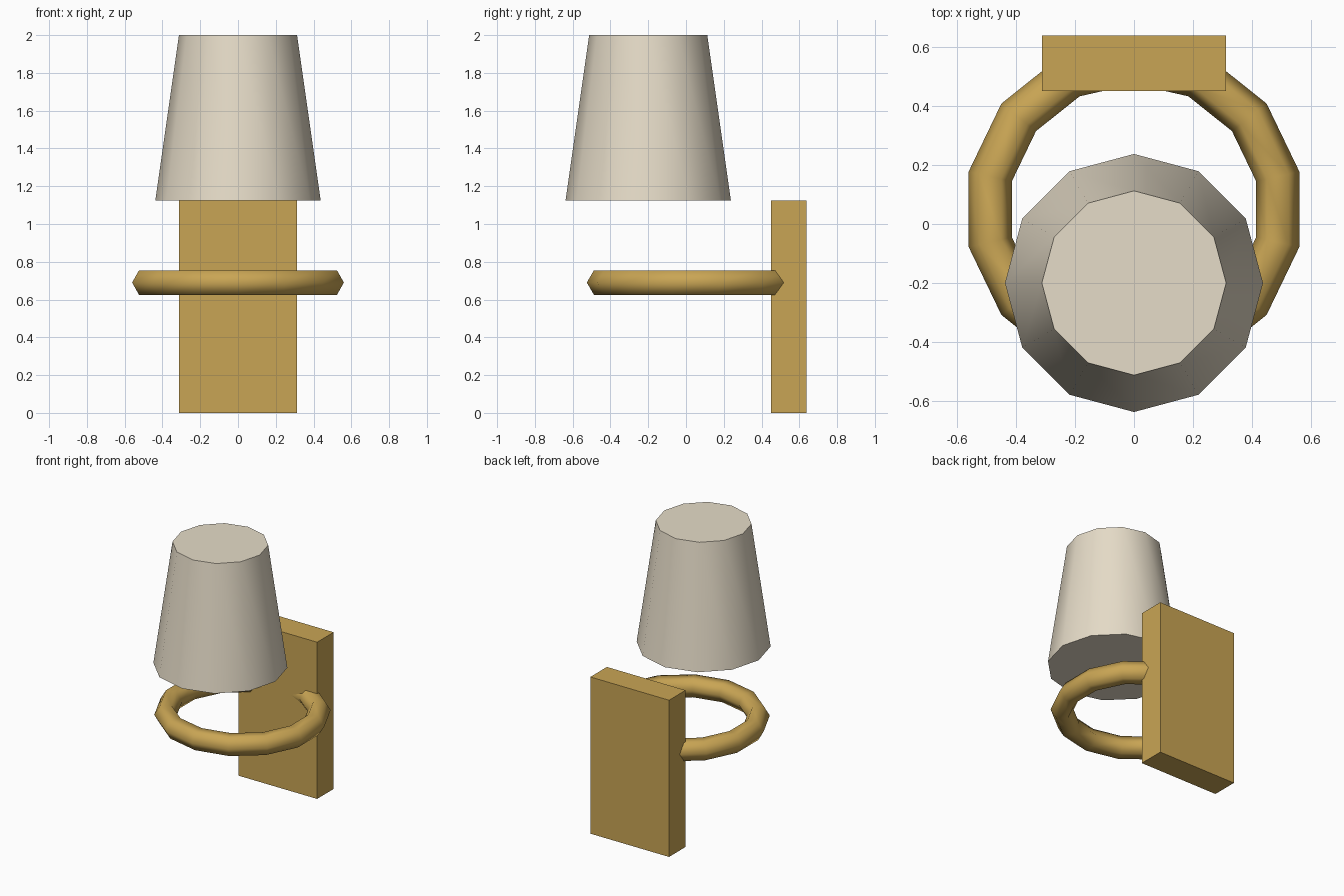
import bpy
import math

cube = bpy.data.objects.get("Cube")
if cube:
    bpy.data.objects.remove(cube, do_unlink=True)


def make_material(name, rgb):
    mat = bpy.data.materials.new(name)
    mat.use_nodes = True
    color = (*rgb, 1.0)
    mat.diffuse_color = color
    mat.node_tree.nodes["Principled BSDF"].inputs["Base Color"].default_value = color
    return mat


def finish(name, mat, smooth_angle=None):
    obj = bpy.context.object
    obj.name = obj.data.name = name
    obj.data.materials.clear()
    obj.data.materials.append(mat)
    if smooth_angle:
        bpy.ops.object.shade_smooth_by_angle(angle=math.radians(smooth_angle))
    return obj


brass = make_material("brass", (0.584, 0.376, 0.089))
linen = make_material("cream linen", (0.791, 0.716, 0.578))

# Wall plate
bpy.ops.mesh.primitive_cube_add(size=1, location=(0, 0.545, 0.5625))
plate = finish("wall_plate", brass)
plate.scale = (0.625, 0.1875, 1.125)

# Ring arm, lying flat with one joint at the back
bpy.ops.mesh.primitive_torus_add(
    major_segments=14, minor_segments=6, major_radius=0.5, minor_radius=0.075,
    location=(0, 0.05, 0.69), rotation=(0, 0, math.pi / 2))
finish("ring_arm", brass, 80)

# Tapered shade with closed ends
bpy.ops.mesh.primitive_cone_add(
    vertices=12, radius1=0.4375, radius2=0.3125, depth=0.875,
    location=(0, -0.2, 1.5625))
finish("lamp_shade", linen, 40)
